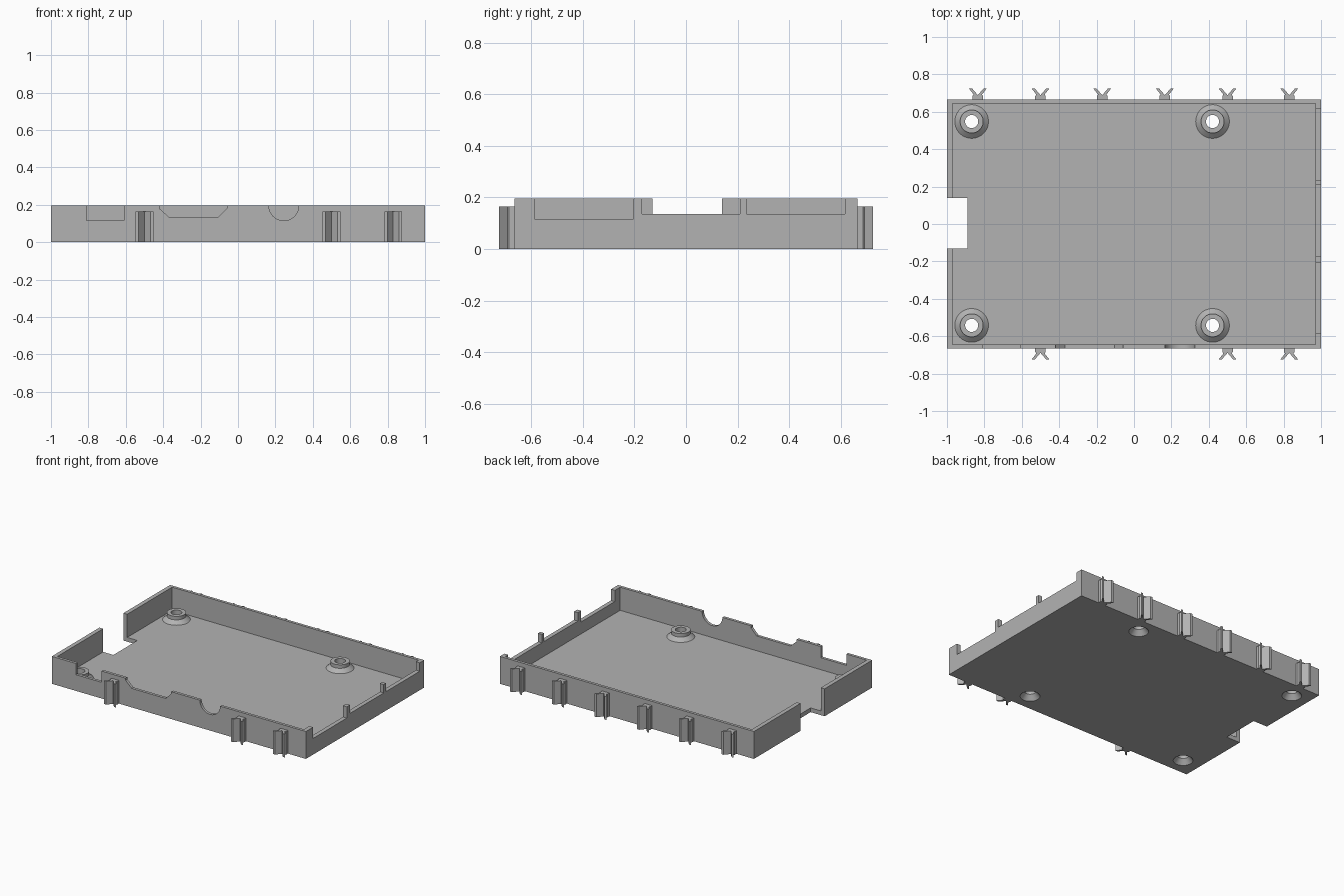
import bpy, bmesh
from math import cos, sin, tau
from mathutils import Vector

if "Cube" in bpy.data.objects:
    bpy.data.objects.remove(bpy.data.objects["Cube"])

HALF_Y, TOP, FLOOR = 0.665, 0.195, 0.03

grey = bpy.data.materials.new("plain grey")
grey.use_nodes = True
grey.diffuse_color = (0.45, 0.45, 0.45, 1)
grey.node_tree.nodes["Principled BSDF"].inputs["Base Color"].default_value = grey.diffuse_color


def finish(name, bm):
    bmesh.ops.recalc_face_normals(bm, faces=bm.faces)
    mesh = bpy.data.meshes.new(name)
    bm.to_mesh(mesh)
    bm.free()
    mesh.materials.append(grey)
    obj = bpy.data.objects.new(name, mesh)
    bpy.context.collection.objects.link(obj)
    return obj


def prism(name, points, axis, low, high):
    """Extrude a flat outline along one axis; the other two axes keep their order."""
    bm = bmesh.new()
    verts = []
    for p in points:
        co = list(p)
        co.insert(axis, low)
        verts.append(bm.verts.new(co))
    face = bm.faces.new(verts)
    moved = bmesh.ops.extrude_face_region(bm, geom=[face])["geom"]
    offset = Vector((0, 0, 0))
    offset[axis] = high - low
    bmesh.ops.translate(bm, vec=offset, verts=[v for v in moved if isinstance(v, bmesh.types.BMVert)])
    return finish(name, bm)


def rect(x0, x1, y0, y1):
    return [(x0, y0), (x1, y0), (x1, y1), (x0, y1)]


def circle(x, y, r, n=48):
    return [(x + r * cos(tau * i / n), y + r * sin(tau * i / n)) for i in range(n)]


def ring(name, profile, x, y, n=48):
    """Revolve a closed (radius, height) outline."""
    bm = bmesh.new()
    loops = [[bm.verts.new((*p, z)) for p in circle(x, y, r, n)] for r, z in profile]
    for a, b in zip(loops, loops[1:] + loops[:1]):
        for i in range(n):
            j = (i + 1) % n
            bm.faces.new((a[i], a[j], b[j], b[i]))
    return finish(name, bm)


def cut(target, cutter):
    cutter.hide_render = True
    mod = target.modifiers.new("cut", "BOOLEAN")
    mod.operation, mod.solver, mod.object = "DIFFERENCE", "EXACT", cutter
    bpy.context.view_layer.objects.active = target
    bpy.ops.object.modifier_apply(modifier=mod.name)
    bpy.data.objects.remove(cutter)


def smooth(obj):
    bpy.ops.object.select_all(action="DESELECT")
    obj.select_set(True)
    bpy.context.view_layer.objects.active = obj
    bpy.ops.object.shade_smooth_by_angle(angle=0.5)


# Tray: solid block hollowed out, with a slot through the right edge
tray = prism("tray", rect(-1, 1, -HALF_Y, HALF_Y), 2, 0, TOP)
cut(tray, prism("cavity", rect(-0.97, 0.97, -0.645, 0.645), 2, FLOOR, 0.3))
cut(tray, prism("edge_slot", rect(-1.1, -0.89, -0.13, 0.14), 2, -0.1, 0.3))

# Front wall openings: square, chamfered and round
chamfered = [(-0.42, 0.3), (-0.42, 0.18), (-0.37, 0.135),
             (-0.105, 0.135), (-0.06, 0.18), (-0.06, 0.3)]
for shape in (rect(-0.81, -0.61, 0.115, 0.3), chamfered, circle(0.245, TOP, 0.08)):
    cut(tray, prism("front_opening", shape, 1, -0.7, -0.6))

# Left wall openings, leaving two thin posts
for y0, y1, sill in ((-0.585, -0.205, 0.115), (-0.17, 0.21, 0.135), (0.235, 0.615, 0.135)):
    cut(tray, prism("side_opening", rect(y0, y1, sill, 0.3), 0, 0.9, 1.1))

# Screw bosses with a countersink underneath
boss_profile = [(0.064, 0), (0.035, 0.035), (0.035, 0.08), (0.062, 0.08),
                (0.062, 0.055), (0.09, FLOOR), (0.064, FLOOR)]
for x in (-0.868, 0.42):
    for y in (-0.542, 0.548):
        cut(tray, prism("screw_hole", circle(x, y, 0.064), 2, -0.1, 0.1))
        smooth(ring("screw_boss", boss_profile, x, y))
smooth(tray)

# Forked clips along the front and back walls
half = [(0.028, 0), (0.028, 0.02), (0.022, 0.027), (0.048, 0.06), (0.031, 0.06)]
fork = half + [(0, 0.024)] + [(-x, y) for x, y in reversed(half)]
for side, places in ((-1, (-0.5, 0.5, 0.83)), (1, (-0.835, -0.5, -0.17, 0.165, 0.5, 0.83))):
    for cx in places:
        prism("back_clip" if side > 0 else "front_clip",
              [(cx + x, side * (HALF_Y + y)) for x, y in fork], 2, 0, 0.165)
